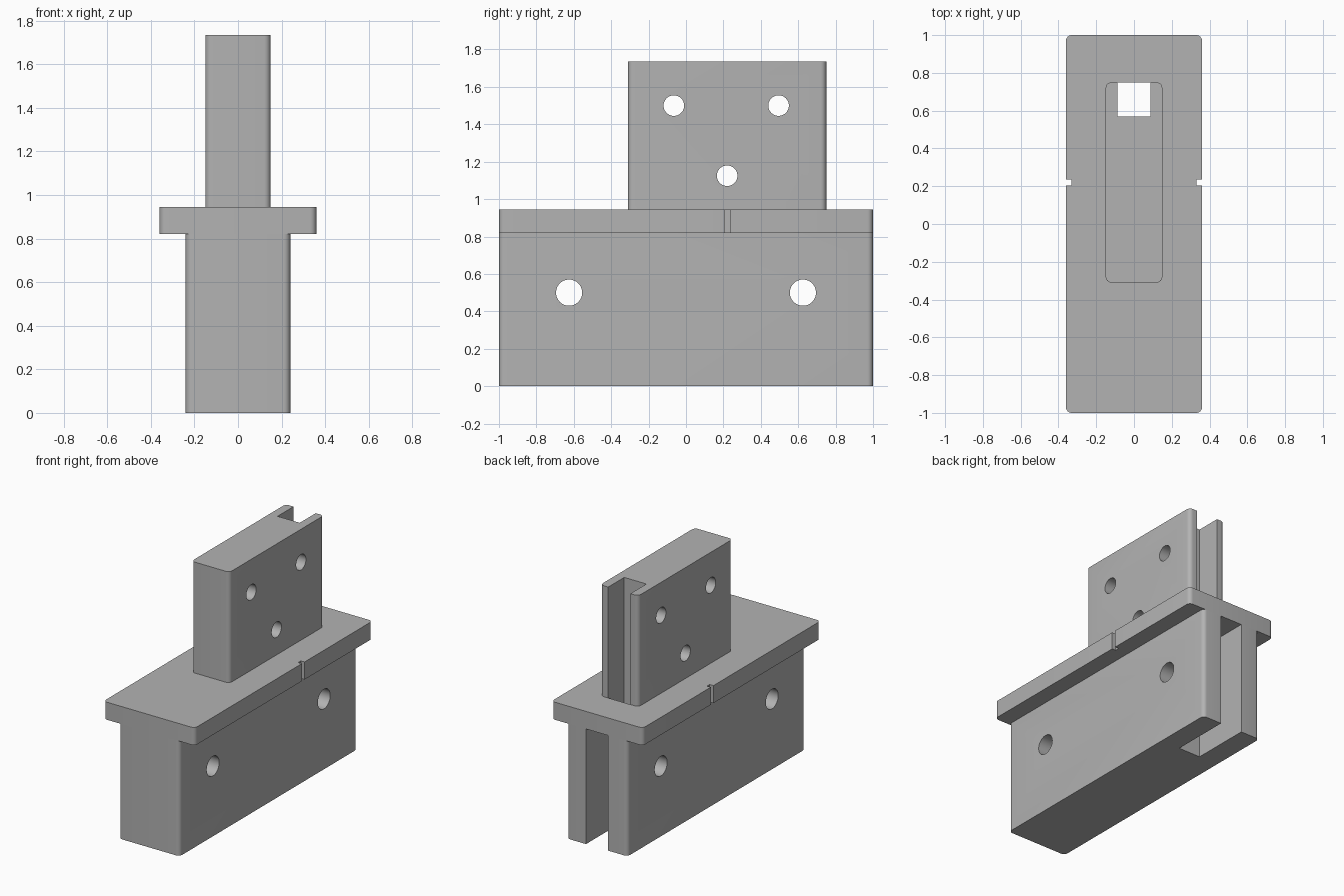
import bpy
import bmesh
from math import pi, radians, sin, cos
from mathutils import Matrix

old = bpy.data.objects.get("Cube")
if old:
    bpy.data.objects.remove(old)

grey = bpy.data.materials.new("plain grey")
grey.use_nodes = True
colour = (0.45, 0.45, 0.45, 1)
grey.diffuse_color = colour
grey.node_tree.nodes["Principled BSDF"].inputs["Base Color"].default_value = colour


def new_object(name, bm):
    bmesh.ops.recalc_face_normals(bm, faces=bm.faces)
    mesh = bpy.data.meshes.new(name)
    bm.to_mesh(mesh)
    bm.free()
    mesh.materials.append(grey)
    obj = bpy.data.objects.new(name, mesh)
    bpy.context.collection.objects.link(obj)
    return obj


def block(name, half_x, y, z, radius=0, steps=6):
    """Extruded rectangle with rounded upright corners."""
    bm = bmesh.new()
    outline = []
    corners = [(half_x, y[1]), (-half_x, y[1]), (-half_x, y[0]), (half_x, y[0])]
    inward = [(-1, -1), (1, -1), (1, 1), (-1, 1)]
    for i, ((cx, cy), (sx, sy)) in enumerate(zip(corners, inward)):
        for k in range(steps + 1 if radius else 1):
            a = pi / 2 * (i + k / steps)
            outline.append(bm.verts.new((cx + radius * (sx + cos(a)) if radius else cx,
                                         cy + radius * (sy + sin(a)) if radius else cy, z[0])))
    base = bm.faces.new(outline)
    top = bmesh.ops.extrude_face_region(bm, geom=[base])["geom"]
    bmesh.ops.translate(bm, vec=(0, 0, z[1] - z[0]),
                        verts=[v for v in top if isinstance(v, bmesh.types.BMVert)])
    return new_object(name, bm)


def hole(y, z, radius):
    """Cross-drilled cylinder along x."""
    bm = bmesh.new()
    bmesh.ops.create_cone(bm, cap_ends=True, segments=48, radius1=radius, radius2=radius, depth=1,
                          matrix=Matrix.Translation((0, y, z)) @ Matrix.Rotation(pi / 2, 4, "Y"))
    return new_object("hole_cutter", bm)


def cut(obj, cutters):
    bpy.context.view_layer.objects.active = obj
    for cutter in cutters:
        mod = obj.modifiers.new("cut", "BOOLEAN")
        mod.operation = "DIFFERENCE"
        mod.solver = "EXACT"
        mod.object = cutter
        bpy.ops.object.modifier_apply(modifier=mod.name)
        bpy.data.objects.remove(cutter)
    bpy.ops.object.select_all(action="DESELECT")
    obj.select_set(True)
    bpy.ops.object.shade_smooth_by_angle(angle=radians(30))


SLOT_X = 0.0875
SLOT_Y = 0.57
FLANGE = (0.82, 0.945)
UPPER_BACK = 0.75

# Lower block: slot open at the back, two cross holes
lower = block("lower_block", 0.24, (-1, 1), (0, FLANGE[0]), 0.03)
cut(lower, [block("slot_cutter", SLOT_X, (SLOT_Y, 1.2), (-0.2, 1))]
    + [hole(y, 0.5, 0.07) for y in (-0.625, 0.625)])

# Flange: closed window in line with the slots, small notch on each side
flange = block("flange_plate", 0.36, (-1, 1), FLANGE, 0.03)
notches = []
for side in (-1, 1):
    notch = block("notch_cutter", 0.03, (0.205, 0.235), (0.7, 1.1))
    notch.data.transform(Matrix.Translation((side * 0.36, 0, 0)))
    notches.append(notch)
cut(flange, [block("window_cutter", SLOT_X, (SLOT_Y, UPPER_BACK), (0.7, 1.1))] + notches)

# Upper block: slot open at the back, three cross holes
upper = block("upper_block", 0.15, (-0.31, UPPER_BACK), (FLANGE[1], 1.735), 0.03)
cut(upper, [block("slot_cutter", SLOT_X, (SLOT_Y, 1), (0.8, 2))]
    + [hole(y, z, 0.055) for y, z in ((-0.065, 1.5), (0.495, 1.5), (0.22, 1.125))])
